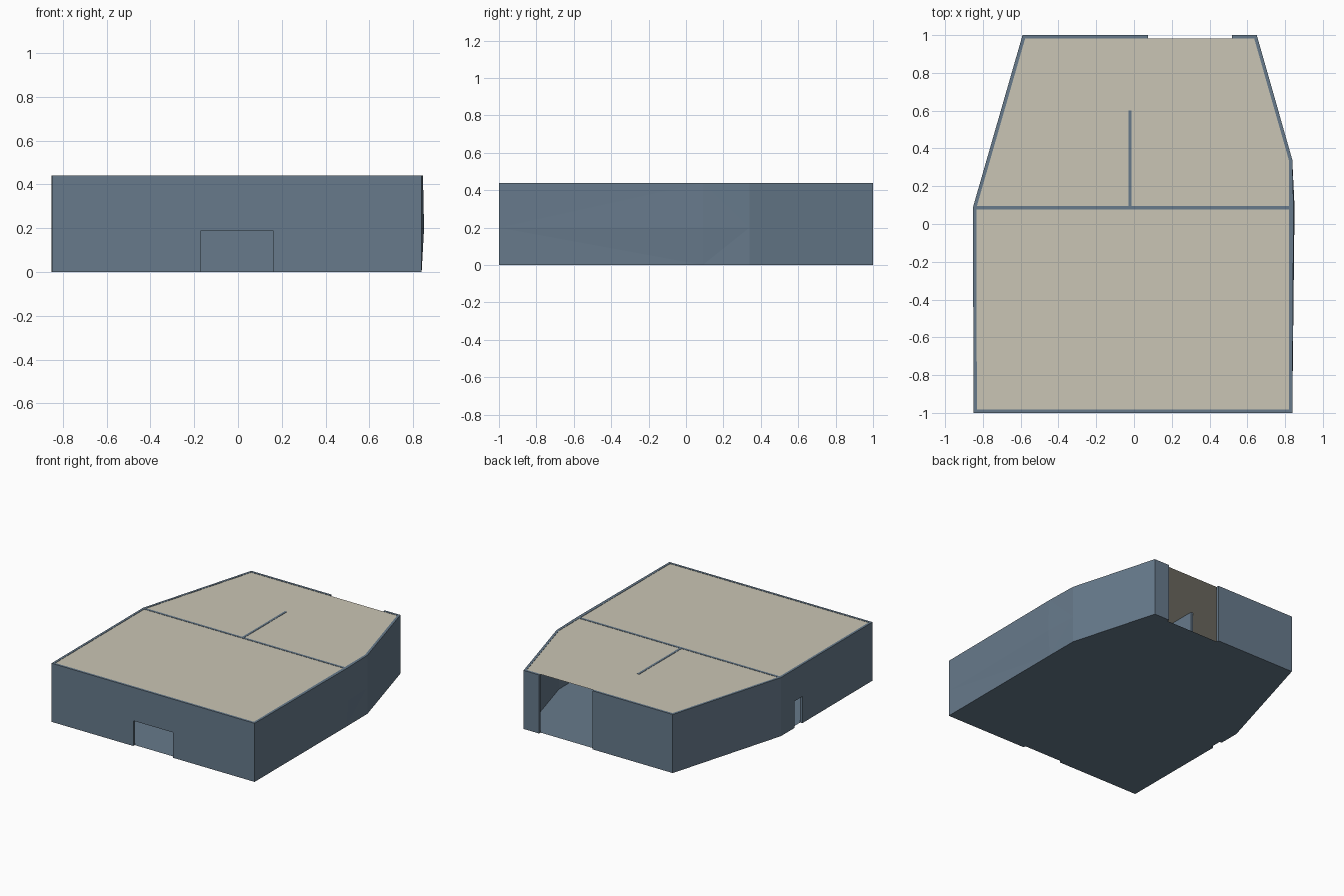
import bpy, bmesh
from mathutils import Vector

if "Cube" in bpy.data.objects:
    bpy.data.objects.remove(bpy.data.objects["Cube"])

H = 0.44      # wall height
T = 0.018     # wall thickness


def material(name, rgb):
    m = bpy.data.materials.new(name)
    m.diffuse_color = (*rgb, 1)
    m.use_nodes = True
    m.node_tree.nodes["Principled BSDF"].inputs["Base Color"].default_value = m.diffuse_color
    return m


BLUE = material("slate_blue", (0.135, 0.195, 0.26))
BEIGE = material("warm_beige", (0.59, 0.56, 0.46))


def finish(name, bm, mat):
    me = bpy.data.meshes.new(name)
    bm.to_mesh(me)
    bm.free()
    me.materials.append(mat)
    ob = bpy.data.objects.new(name, me)
    bpy.context.collection.objects.link(ob)
    return ob


def box(name, x0, x1, y0, y1, z0, z1, mat=BLUE):
    bm = bmesh.new()
    bmesh.ops.create_cube(bm, size=1)
    for v in bm.verts:
        v.co = ((x0, x1)[v.co.x > 0], (y0, y1)[v.co.y > 0], (z0, z1)[v.co.z > 0])
    return finish(name, bm, mat)


def outline(bulge):
    """Counter-clockwise footprint; bulge is the x of the slightly bowed right wall."""
    return [Vector(p) for p in ((-0.85, -1), (0.838, -1), (bulge, 0.09), (0.838, 0.34),
                                (0.65, 1), (-0.59, 1), (-0.852, 0.09))]


def inset(pts, d):
    """Mitred inward offset of a convex footprint."""
    out = []
    for i, p in enumerate(pts):
        a = (p - pts[i - 1]).normalized()
        b = (pts[(i + 1) % len(pts)] - p).normalized()
        na, nb = Vector((-a.y, a.x)), Vector((-b.y, b.x))
        out.append(p + (na + nb) * d / (1 + na.dot(nb)))
    return out


def sheet(name, pts, z, mat):
    bm = bmesh.new()
    bm.faces.new([bm.verts.new((p.x, p.y, z)) for p in pts])
    return finish(name, bm, mat)


# Outer walls: a closed loop of outer and inner rings
inner = inset(outline(0.839), T)
bm = bmesh.new()
rings = [[bm.verts.new((p.x, p.y, z)) for p in pts] for pts, z in (
    (outline(0.839), 0), (outline(0.850), 0.2), (outline(0.845), H), (inner, H), (inner, 0))]
for r, ring in enumerate(rings):
    nxt = rings[(r + 1) % len(rings)]
    for i in range(len(ring)):
        j = (i + 1) % len(ring)
        bm.faces.new((ring[i], ring[j], nxt[j], nxt[i]))
bmesh.ops.triangulate(bm, faces=[f for f in bm.faces])
bmesh.ops.recalc_face_normals(bm, faces=bm.faces)
walls = finish("outer_walls", bm, BLUE)

# Openings: front door, left side door, full-height back gateway
openings = (
    box("front_door_cutter", -0.17, 0.16, -1.05, -0.95, -0.1, 0.19),
    box("side_door_cutter", -0.9, -0.8, -0.165, -0.07, -0.1, 0.2),
    box("back_gateway_cutter", 0.075, 0.52, 0.95, 1.05, -0.1, 0.6),
)
for c in openings:
    mod = walls.modifiers.new(c.name, "BOOLEAN")
    mod.operation = "DIFFERENCE"
    mod.solver = "EXACT"
    mod.object = c
    c.hide_render = True
    c.hide_set(True)

# Apply the cuts and remove the cutters
dg = bpy.context.evaluated_depsgraph_get()
cut = bpy.data.meshes.new_from_object(walls.evaluated_get(dg))
walls.modifiers.clear()
walls.data = cut
for c in openings:
    bpy.data.objects.remove(c)

# Floor and ceiling sheets inside the walls
sheet("floor", inner, 0.0, BLUE)
sheet("ceiling", inner, H - 0.002, BEIGE)

# Interior partitions
box("cross_partition", -0.836, 0.822, 0.077, 0.095, 0.001, H)
box("stub_partition", -0.03, -0.013, 0.095, 0.6, 0.001, H)
